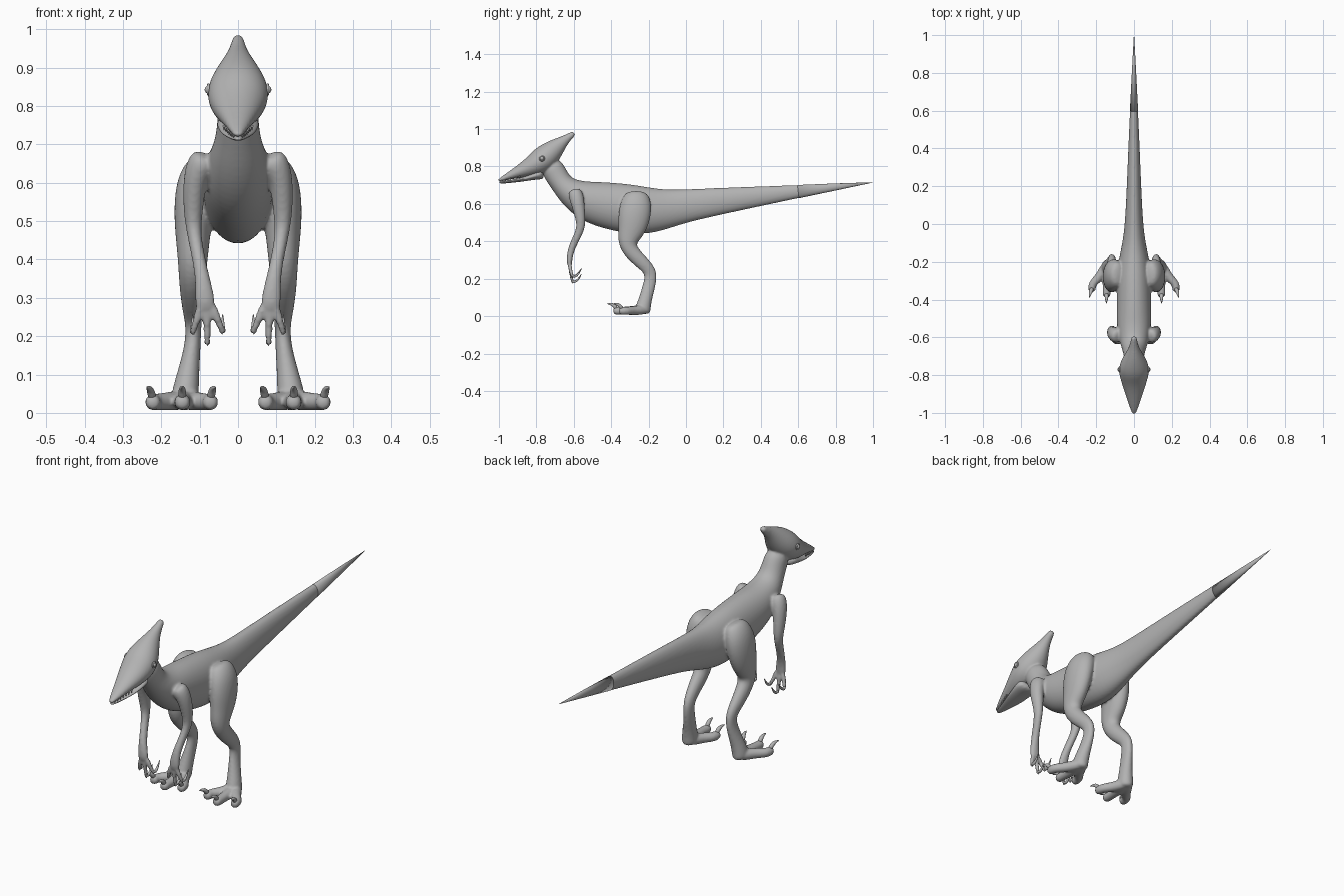
import bpy, bmesh, math
from mathutils import Vector

old = bpy.data.objects.get("Cube")
if old:
    bpy.data.objects.remove(old)

# One plain grey for the whole creature
grey = bpy.data.materials.new("plain_grey")
grey.use_nodes = True
colour = (0.45, 0.45, 0.45, 1)
grey.diffuse_color = colour
bsdf = next(n for n in grey.node_tree.nodes if n.type == 'BSDF_PRINCIPLED')
bsdf.inputs["Base Color"].default_value = colour


def loft(bm, stations, sides=12, grow=1.04):
    """Tube through stations of (x, y, z, half width, half depth)."""
    pts = [Vector(s[:3]) for s in stations]
    rings = []
    for i, s in enumerate(stations):
        t = (pts[min(i + 1, len(pts) - 1)] - pts[max(i - 1, 0)]).normalized()
        side = Vector((1, 0, 0))
        side = (side - t * side.dot(t)).normalized()
        up = t.cross(side)
        ring = []
        for k in range(sides):
            a = math.tau * k / sides
            ring.append(bm.verts.new(pts[i] + grow * (side * math.cos(a) * s[3] + up * math.sin(a) * s[-1])))
        rings.append(ring)
    for a, b in zip(rings, rings[1:]):
        for k in range(sides):
            n = (k + 1) % sides
            bm.faces.new((a[k], a[n], b[n], b[k]))
    bm.faces.new(rings[0])
    bm.faces.new(rings[-1])


def finish(name, bm, subdiv=0):
    bmesh.ops.recalc_face_normals(bm, faces=bm.faces)
    for f in bm.faces:
        f.smooth = True
    mesh = bpy.data.meshes.new(name)
    bm.to_mesh(mesh)
    bm.free()
    mesh.materials.append(grey)
    ob = bpy.data.objects.new(name, mesh)
    bpy.context.collection.objects.link(ob)
    if subdiv:
        ob.modifiers.new("Round", 'SUBSURF').levels = subdiv
        ob.modifiers["Round"].render_levels = subdiv
    return ob


def flip(stations, s):
    return [(s * p[0], *p[1:]) for p in stations]


# Tail, trunk and neck: (y, z, half width, half depth)
trunk = [(.97, .711, .003, .003), (.9, .703, .006, .009), (.5, .654, .026, .043),
         (.2, .617, .037, .069), (0, .59, .047, .086), (-.1, .573, .06, .102),
         (-.2, .563, .082, .123), (-.3, .573, .09, .129), (-.4, .588, .09, .124),
         (-.5, .608, .09, .112), (-.57, .634, .086, .093), (-.635, .675, .07, .068),
         (-.672, .718, .057, .057), (-.702, .768, .052, .062), (-.73, .82, .05, .055)]
# Crest, skull and upper beak
head = [(-.596, .98, .013, .012), (-.615, .966, .017, .017), (-.65, .94, .024, .026),
        (-.69, .906, .044, .047), (-.735, .864, .071, .065), (-.775, .828, .081, .07),
        (-.83, .796, .068, .053), (-.9, .769, .045, .031), (-.96, .744, .026, .017),
        (-.99, .73, .016, .01), (-1.006, .723, .009, .006)]
# Limbs on the left side
leg = [(.08, -.265, .665, .03, .05), (.092, -.265, .635, .05, .072), (.107, -.268, .59, .056, .086),
       (.116, -.278, .52, .052, .086), (.118, -.293, .45, .044, .07), (.118, -.316, .39, .038, .05),
       (.12, -.292, .34, .034, .042), (.12, -.225, .278, .027, .036), (.116, -.187, .235, .021, .034),
       (.117, -.192, .18, .02, .034), (.13, -.215, .1, .029, .034),
       (.138, -.228, .05, .036, .04), (.14, -.235, .012, .036, .045)]
arm = [(.08, -.598, .672, .035, .035), (.1, -.588, .645, .037, .04), (.114, -.578, .6, .03, .036),
       (.117, -.565, .53, .026, .028), (.116, -.56, .475, .019, .023), (.106, -.585, .42, .017, .02),
       (.094, -.614, .36, .018, .019), (.087, -.624, .305, .026, .015), (.084, -.622, .262, .027, .013)]
# Tips of the three toes (x, y) and fingers (x, z)
toes = [(.072, -.345), (.145, -.375), (.222, -.345)]
fingers = [(.118, .213), (.08, .185), (.04, .215)]

skin = bmesh.new()
loft(skin, [(0, *s) for s in trunk], 16)
loft(skin, [(0, *s) for s in head], 16)
for s in (1, -1):
    loft(skin, flip(leg, s))
    loft(skin, flip(arm, s))
    for x, y in toes:
        mx, my = (x + .14) / 2, (y - .22) / 2
        loft(skin, flip([(.14, -.205, .034, .028), (mx, my, .03, .024), (x, y + .03, .028, .021),
                         (x, y, .028, .022), (x, y - .015, .027, .014)], s))
    for x, z in fingers:
        mx = x * .65 + .084 * .35
        loft(skin, flip([(.084 + (x - .084) * .4, -.622, .285, .012), (mx, -.618, .245, .011),
                         (x, -.608, z, .009), (x, -.603, z - .012, .007)], s), 8)
body = finish("body", skin, 2)
# Fuse the overlapping limbs into one smooth skin
remesh = body.modifiers.new("Fuse", 'REMESH')
remesh.mode = 'VOXEL'
remesh.voxel_size = .006
remesh.use_smooth_shade = True
soften = body.modifiers.new("Soften", 'SMOOTH')
soften.factor = .5
soften.iterations = 5

# Thin end of the tail
bm = bmesh.new()
loft(bm, [(0, .6, .666, .021, .034), (0, .8, .691, .011, .018), (0, 1, .715, .0008)], 20)
finish("tail_tip", bm)

# Lower jaw
bm = bmesh.new()
loft(bm, [(0, -.76, .765, .055, .035), (0, -.81, .75, .055, .02), (0, -.87, .731, .045, .011),
          (0, -.93, .721, .029, .008), (0, -.975, .716, .017, .007), (0, -1, .714, .008, .004)])
finish("lower_jaw", bm, 2)

# Small teeth along both edges of the beak
bm = bmesh.new()
for s in (1, -1):
    for i in range(7):
        y = -.985 + i * .016
        x, z = s * (.011 + i * .0042), .728 + i * .0035
        loft(bm, [(x, y, z, .004), (x, y, z - .012, .0008)], 6)
finish("teeth", bm)

for s, word in ((1, "left"), (-1, "right")):
    # Eye with a raised lid
    bm = bmesh.new()
    bmesh.ops.create_uvsphere(bm, u_segments=16, v_segments=10, radius=.011)
    eye = finish(word + "_eye", bm)
    eye.location = (s * .076, -.77, .843)
    bpy.ops.mesh.primitive_torus_add(major_radius=.012, minor_radius=.004, major_segments=20,
                                     minor_segments=8, location=(s * .077, -.77, .843),
                                     rotation=(0, math.pi / 2, 0))
    lid = bpy.context.object
    lid.name = word + "_eyelid"
    lid.data.materials.append(grey)
    bpy.ops.object.shade_smooth()

    # Hooked toe claws
    bm = bmesh.new()
    for x, y in toes:
        lean = (x - .14) * .2
        loft(bm, flip([(x, y + .005, .035, .012), (x + lean * .3, y - .008, .056, .011),
                       (x + lean * .6, y - .025, .066, .008), (x + lean, y - .048, .066, .001)], s), 8)
    finish(word + "_toe_claws", bm, 1)

    # Finger claws curling back
    bm = bmesh.new()
    for x, z in fingers:
        loft(bm, flip([(x, -.612, z + .008, .008), (x, -.595, z - .006, .008),
                       (x, -.574, z + .012, .006), (x, -.557, z + .045, .001)], s), 8)
    finish(word + "_finger_claws", bm, 1)
